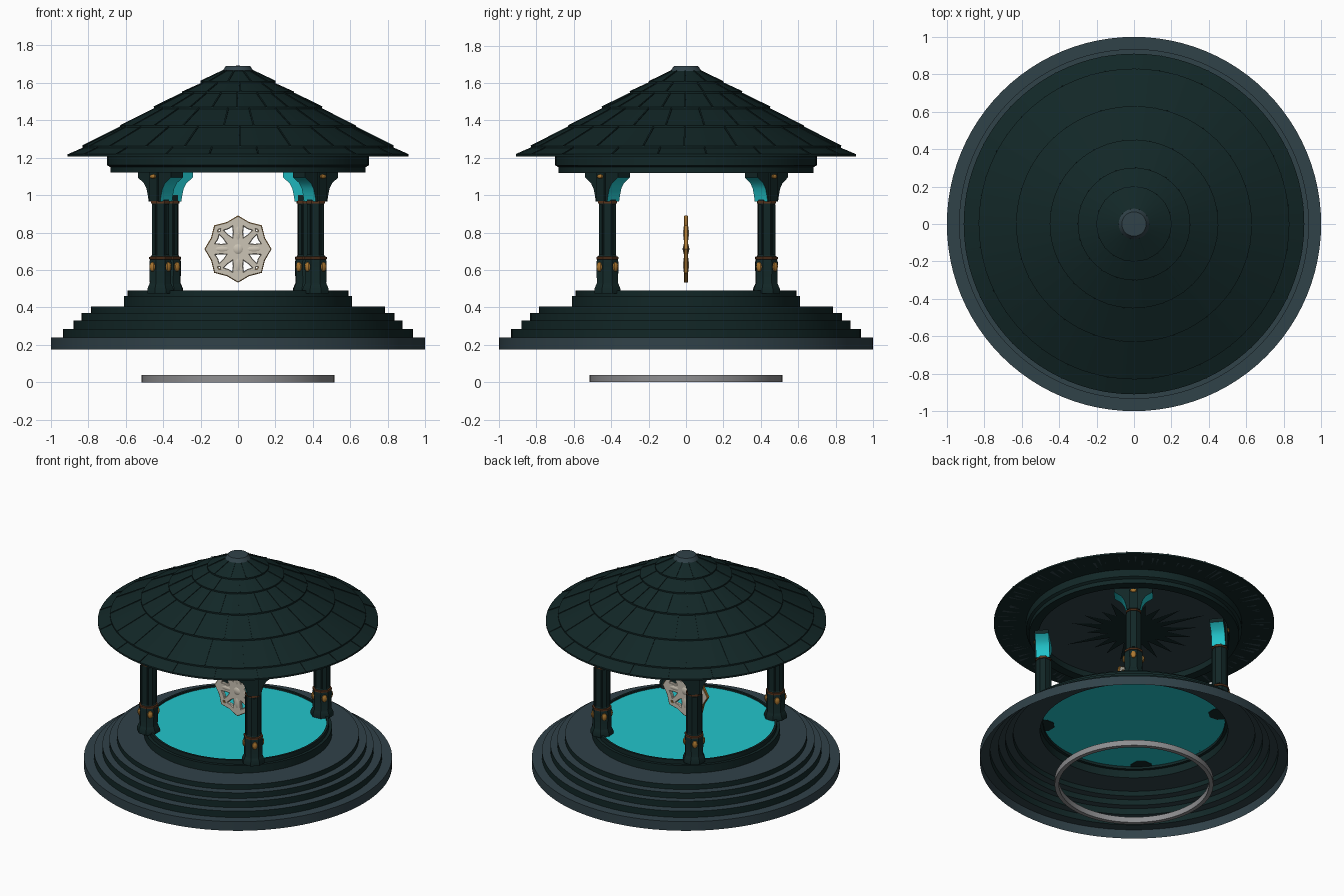
import bpy, bmesh, random
from math import pi, sin, cos, atan2, radians
from mathutils import Matrix, Vector

random.seed(4)
cube = bpy.data.objects.get("Cube")
if cube:
    bpy.data.objects.remove(cube)


def material(name, r, g, b):
    m = bpy.data.materials.new(name)
    m.use_nodes = True
    m.diffuse_color = (r, g, b, 1)
    m.node_tree.nodes["Principled BSDF"].inputs["Base Color"].default_value = (r, g, b, 1)
    return m


teal = material("dark teal", .006, .020, .020)
slate = material("slate", .030, .054, .066)
cyan = material("glowing cyan", .016, .56, .60)
gold = material("gold", .42, .19, .03)
copper = material("copper", .10, .035, .012)
cream = material("cream stone", .60, .55, .46)
grey = material("pale grey", .27, .27, .28)


def finish(name, bm, mats, angle=30, matrix=None):
    bmesh.ops.recalc_face_normals(bm, faces=bm.faces)
    me = bpy.data.meshes.new(name)
    bm.to_mesh(me)
    bm.free()
    for m in mats:
        me.materials.append(m)
    ob = bpy.data.objects.new(name, me)
    bpy.context.collection.objects.link(ob)
    if matrix:
        ob.matrix_world = matrix
    bpy.ops.object.select_all(action='DESELECT')
    ob.select_set(True)
    bpy.context.view_layer.objects.active = ob
    bpy.ops.object.shade_smooth_by_angle(angle=radians(angle))
    return ob


def lathe(name, profile, mats, rule=None, segs=96, turn=0, closed=False, angle=30, matrix=None):
    """Spin (radius, height) points round z; rule(i) picks the material of band i."""
    bm = bmesh.new()
    rings = []
    for r, z in profile:
        if r == 0:
            rings.append([bm.verts.new((0, 0, z))] * segs)
        else:
            rings.append([bm.verts.new((r * cos(turn + 2 * pi * k / segs),
                                        r * sin(turn + 2 * pi * k / segs), z)) for k in range(segs)])
    if closed:
        rings.append(rings[0])
    for i in range(len(rings) - 1):
        a, b = rings[i], rings[i + 1]
        for k in range(segs):
            n = (k + 1) % segs
            corners = list(dict.fromkeys((a[k], a[n], b[n], b[k])))
            bm.faces.new(corners).material_index = rule(i) if rule else 0
    return finish(name, bm, mats, angle, matrix)


def prism(name, outline, depth, mats, rule=None, matrix=None):
    """Extrude an outline in local y/z along x; rule(face) picks the material."""
    bm = bmesh.new()
    face = bm.faces.new([bm.verts.new((-depth / 2, y, z)) for y, z in outline])
    new = bmesh.ops.extrude_face_region(bm, geom=[face])["geom"]
    bmesh.ops.translate(bm, vec=(depth, 0, 0), verts=[v for v in new if isinstance(v, bmesh.types.BMVert)])
    bmesh.ops.recalc_face_normals(bm, faces=bm.faces)
    if rule:
        for f in bm.faces:
            f.material_index = rule(f)
    return finish(name, bm, mats, 30, matrix)


# Floating ring under the platform
lathe("lower_ring", [(.515, 0), (.515, .04), (.487, .04), (.487, 0)], [grey], closed=True)

# Stepped platform: slate treads, dark risers, slate kerb, hollow below
steps = [(1, .175)]
for radius, top, inner in [(1, .24, .935), (.935, .285, .88), (.88, .33, .835), (.835, .37, .785),
                           (.785, .405, .61), (.61, .46, .59), (.59, .49, .575)]:
    steps += [(radius, top), (inner, top)]
steps.append((.575, .478))
lathe("stepped_platform", steps, [teal, slate], lambda i: 1 if i == 0 or (i % 2 and i < 11) else 0)
lathe("glowing_floor", [(.59, .478), (0, .48)], [cyan])

# Roof: overlapping courses of tiles with a flat cap
def slope(r):
    return 1.215 + (.91 - r) * .455 / .83


courses = [.08, .2, .3, .45, .63, .83, .91]
roof = [(0, 1.692), (.065, 1.69), (.082, 1.665)]
for upper, lower in zip(courses, courses[1:]):
    roof += [(upper, slope(upper) - .006), (lower, slope(lower) + .004)]
roof += [(.91, 1.208), (.69, 1.212)]
lathe("tiled_roof", roof, [teal, slate], lambda i: 1 if i < 2 else 0, angle=20)

# Tile seams, staggered from course to course
bm = bmesh.new()
for row, (upper, lower) in enumerate(zip(courses, courses[1:])):
    count = 10 if row < 2 else 20
    for k in range(count):
        a = 2 * pi * (k + (row % 2) * .5 + random.uniform(-.12, .12)) / count
        start, end = Vector((upper, 0, slope(upper) - .005)), Vector((lower, 0, slope(lower) + .004))
        tilt = Matrix.Rotation(atan2(start.z - end.z, end.x - start.x), 4, 'Y')
        bmesh.ops.create_cube(bm, size=1, matrix=Matrix.Rotation(a, 4, 'Z')
                              @ Matrix.Translation((start + end) / 2) @ tilt
                              @ Matrix.Diagonal(((end - start).length, .008, .007, 1)))
finish("tile_seams", bm, [teal])

# Beam ring and ceiling
lathe("beam_ring", [(.70, 1.213), (.70, 1.16), (.682, 1.15), (.682, 1.12), (.62, 1.12), (.62, 1.165)], [teal])
lathe("ceiling", [(.63, 1.163), (0, 1.163)], [slate])

# Dark ragged sunburst painted on the ceiling
bm = bmesh.new()
rays = 40
hub = bm.verts.new((0, 0, 1.158))
tips = []
for k in range(rays):
    r = random.uniform(.3, .5) if k % 2 else random.uniform(.17, .22)
    tips.append(bm.verts.new((r * cos(2 * pi * k / rays), r * sin(2 * pi * k / rays), 1.158)))
for k in range(rays):
    bm.faces.new((hub, tips[(k + 1) % rays], tips[k]))
finish("ceiling_sunburst", bm, [teal])

# Pale streaks painted under the eaves
bm = bmesh.new()
for k in range(90):
    a = 2 * pi * (k + random.random()) / 90
    w = random.uniform(.004, .014)
    r0, r1 = random.uniform(.72, .8), random.uniform(.82, .89)
    bm.faces.new([bm.verts.new((r * cos(t), r * sin(t), 1.206))
                  for r, t in ((r0, a), (r1, a - w), (r1, a + w))])
finish("eave_streaks", bm, [slate])

# Pillars, turned to face outward
half = [(.043, .965), (.05, 1.0), (.06, 1.035), (.08, 1.065), (.115, 1.088), (.125, 1.095), (.125, 1.122)]
capital = half + [(-y, z) for y, z in reversed(half)]


def capital_paint(f):
    under = f.normal.z < -.1 and abs(f.normal.y) > .1
    return 1 if under or f.normal.x < -.9 else 0


for side, px, py in [("front_left", .415, -.42), ("front_right", -.415, -.42),
                     ("back_left", .365, .43), ("back_right", -.365, .43)]:
    place = Matrix.Translation((px, py, 0)) @ Matrix.Rotation(atan2(py, px), 4, 'Z')
    turn = pi / 8
    lathe(side + "_pillar", [(0, .475), (.075, .475), (.075, .5), (.066, .52), (.061, .53), (.064, .64),
                             (.056, .67), (.049, .68), (.049, 1.0), (0, 1.0)],
          [teal], segs=8, turn=turn, matrix=place)
    for part, z, r in (("lower_band", .655, .064), ("upper_band", .953, .054)):
        lathe(side + "_" + part, [(r - .012, z), (r, z + .003), (r, z + .015), (r - .012, z + .018)],
              [copper], segs=8, turn=turn, closed=True, matrix=place)
    prism(side + "_capital", capital, .09, [teal, cyan], capital_paint, place)
    # Raised flutes on the shaft and outer face of the capital
    bm = bmesh.new()
    for k in range(4):
        spin = Matrix.Rotation(k * pi / 2, 4, 'Z')
        bmesh.ops.create_cube(bm, size=1, matrix=spin @ Matrix.Translation((.047, 0, .815))
                              @ Matrix.Diagonal((.012, .022, .27, 1)))
    bmesh.ops.create_cube(bm, size=1, matrix=Matrix.Translation((.046, 0, 1.045))
                          @ Matrix.Diagonal((.016, .06, .15, 1)))
    finish(side + "_flutes", bm, [teal], matrix=place)
    # Gold studs on the four sides of the foot and the capital front
    bm = bmesh.new()
    studs = [(k * pi / 2, .06, .617, .019, .026) for k in range(4)] + [(0, .054, 1.1, .022, .012)]
    for a, r, z, w, h in studs:
        bmesh.ops.create_uvsphere(bm, u_segments=10, v_segments=6, radius=1,
                                  matrix=Matrix.Rotation(a, 4, 'Z') @ Matrix.Translation((r, 0, z))
                                  @ Matrix.Diagonal((.012, w, h, 1)))
    finish(side + "_studs", bm, [gold], matrix=place)

# Hanging openwork medallion
def polar(r, degrees):
    return r * cos(radians(degrees)), r * sin(radians(degrees))


outlines = [[polar(.175 if k % 2 == 0 else .152, 22.5 * k) for k in range(16)]]
for k in range(8):
    mid = 45 * k + 22.5
    lean = 3 if k % 2 == 0 else -3
    outlines.append([polar(r, mid + lean + d) for r, d in
                     ((.062, 0), (.095, -11), (.13, -13), (.122, 0), (.13, 13), (.095, 11))])
for k in range(4):
    outlines.append([polar(r, 90 * k + 45 + d) for r, d in ((.132, 0), (.143, -5), (.152, 0), (.143, 5))])
curve = bpy.data.curves.new("medallion_outline", 'CURVE')
curve.dimensions = '2D'
curve.fill_mode = 'BOTH'
curve.extrude = .008
curve.bevel_depth = .004
curve.bevel_resolution = 0
for pts in outlines:
    s = curve.splines.new('POLY')
    s.points.add(len(pts) - 1)
    for p, (x, y) in zip(s.points, pts):
        p.co = (x, y, 0, 1)
    s.use_cyclic_u = True
helper = bpy.data.objects.new("medallion_outline", curve)
bpy.context.collection.objects.link(helper)
bpy.context.view_layer.update()
bm = bmesh.new()
bm.from_mesh(bpy.data.meshes.new_from_object(helper))
bpy.data.objects.remove(helper)
bmesh.ops.remove_doubles(bm, verts=bm.verts, dist=.0001)
for f in bm.faces:
    rim = f.calc_center_median().to_2d().length > .14
    f.material_index = 1 if abs(f.normal.z) < .9 and rim else 0
hang = Matrix.Translation((0, 0, .712)) @ Matrix.Rotation(pi / 2, 4, 'X')
finish("medallion", bm, [cream, gold], matrix=hang)

# Raised boss and four petals on both faces of the medallion
bm = bmesh.new()
bmesh.ops.create_uvsphere(bm, u_segments=16, v_segments=8, radius=1, matrix=Matrix.Diagonal((.036, .036, .018, 1)))
for k in range(4):
    bmesh.ops.create_uvsphere(bm, u_segments=8, v_segments=6, radius=1,
                              matrix=Matrix.Rotation(k * pi / 2, 4, 'Z') @ Matrix.Translation((.085, 0, 0))
                              @ Matrix.Diagonal((.06, .022, .016, 1)))
finish("medallion_boss", bm, [cream], matrix=hang)
